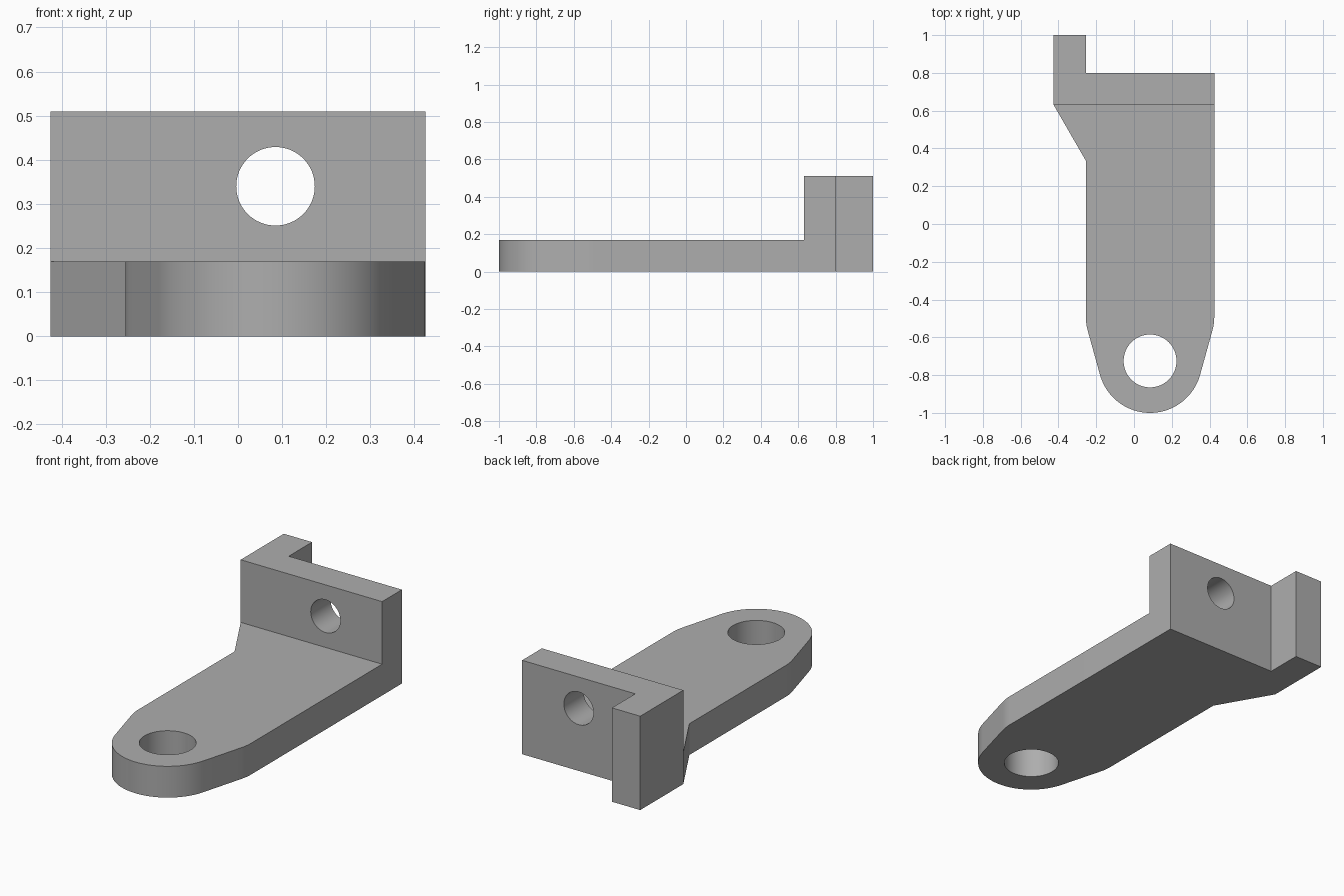
import bpy, bmesh, math

if "Cube" in bpy.data.objects:
    bpy.data.objects.remove(bpy.data.objects["Cube"], do_unlink=True)

# Main sizes
HALF_W = 0.425            # half width of the upright
T = 0.17                  # stock thickness
HEIGHT = 0.51             # height of the upright
AXIS = 0.085              # x of both holes
ARM = 0.34                # half width of the arm
NOSE_Y, NOSE_R = -0.725, 0.275
WALL_Y = 0.63

grey = bpy.data.materials.new("plain_grey")
grey.use_nodes = True
colour = (0.42, 0.42, 0.42, 1)
grey.diffuse_color = colour
grey.node_tree.nodes["Principled BSDF"].inputs["Base Color"].default_value = colour


def prism(name, outline, height):
    """Extrude a counter-clockwise outline up from the ground."""
    bm = bmesh.new()
    low = [bm.verts.new((x, y, 0)) for x, y in outline]
    high = [bm.verts.new((x, y, height)) for x, y in outline]
    bm.faces.new(low[::-1])
    bm.faces.new(high)
    n = len(low)
    for i in range(n):
        j = (i + 1) % n
        bm.faces.new((low[i], low[j], high[j], high[i]))
    mesh = bpy.data.meshes.new(name)
    bm.to_mesh(mesh)
    bm.free()
    mesh.materials.append(grey)
    obj = bpy.data.objects.new(name, mesh)
    bpy.context.collection.objects.link(obj)
    return obj


def arc(cx, cy, r, start, end, steps):
    angles = [start + (end - start) * i / steps for i in range(steps + 1)]
    return [(cx + r * math.cos(a), cy + r * math.sin(a)) for a in angles]


def combine(target, tool, operation):
    """Apply a boolean and discard the tool."""
    mod = target.modifiers.new(operation.lower(), 'BOOLEAN')
    mod.operation, mod.object, mod.solver = operation, tool, 'EXACT'
    bpy.ops.object.select_all(action='DESELECT')
    bpy.context.view_layer.objects.active = target
    target.select_set(True)
    bpy.ops.object.modifier_apply(modifier=mod.name)
    bpy.data.objects.remove(tool, do_unlink=True)


def drill(target, location, radius, tilt):
    bpy.ops.mesh.primitive_cylinder_add(vertices=64, radius=radius, depth=0.8,
                                        location=location, rotation=(tilt, 0, 0))
    tool = bpy.context.object
    tool.hide_render = True
    tool.data.materials.append(grey)
    combine(target, tool, 'DIFFERENCE')


# Arm: round nose, tangent tapers, softened shoulders, flare to the upright
taper = math.radians(15.5)
corner_y = NOSE_Y + (ARM * math.cos(taper) - NOSE_R) / math.sin(taper)
fillet = 0.27
fillet_y = corner_y + fillet * math.tan(taper / 2)
nose = arc(AXIS, NOSE_Y, NOSE_R, math.pi + taper, 2 * math.pi - taper, 48)
right = arc(AXIS + ARM - fillet, fillet_y, fillet, -taper, 0, 6)
left = arc(AXIS - ARM + fillet, fillet_y, fillet, math.pi, math.pi + taper, 6)
flare = [(HALF_W, WALL_Y), (-HALF_W, WALL_Y), (AXIS - ARM, 0.335)]
bracket = prism("bracket", nose + right + flare + left, T)

# Upright with the rear tab on its right end
inner = -HALF_W + T
upright = prism("upright", [(-HALF_W, WALL_Y), (HALF_W, WALL_Y), (HALF_W, WALL_Y + T),
                            (inner, WALL_Y + T), (inner, 1), (-HALF_W, 1)], HEIGHT)
combine(bracket, upright, 'UNION')

# Holes through the nose and the upright
drill(bracket, (AXIS, NOSE_Y, T / 2), 0.14, 0)
drill(bracket, (AXIS, WALL_Y + T / 2, 0.34), 0.089, math.pi / 2)

bpy.ops.object.select_all(action='DESELECT')
bpy.context.view_layer.objects.active = bracket
bracket.select_set(True)
bpy.ops.object.shade_smooth_by_angle(angle=math.radians(25))
